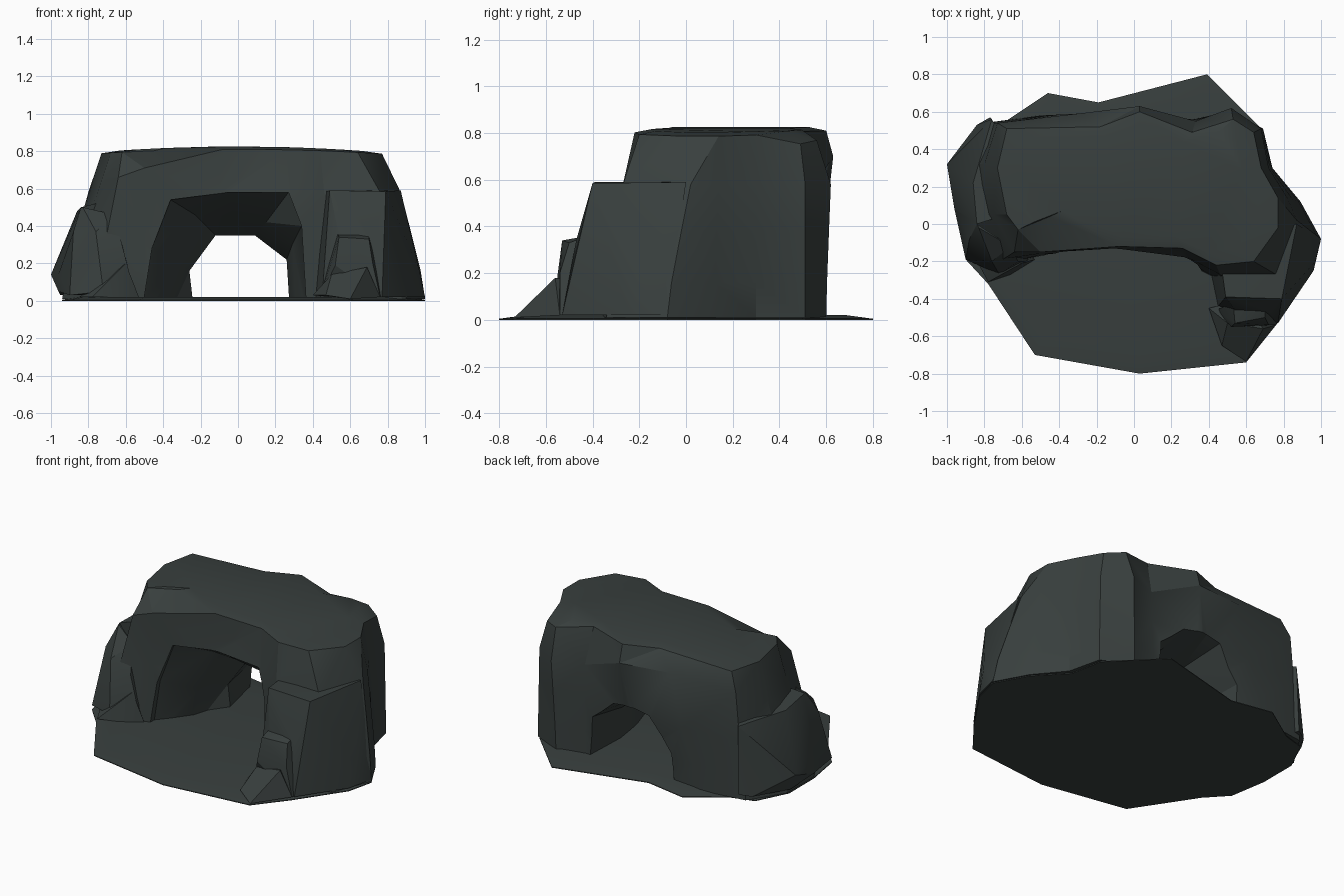
import bpy, bmesh, math
from mathutils import Vector

if "Cube" in bpy.data.objects:
    bpy.data.objects.remove(bpy.data.objects["Cube"])

stone = bpy.data.materials.new("dark_slate_stone")
stone.diffuse_color = (0.04, 0.05, 0.048, 1)
stone.use_nodes = True
stone.node_tree.nodes["Principled BSDF"].inputs["Base Color"].default_value = stone.diffuse_color


def finish(name, bm):
    bmesh.ops.triangulate(bm, faces=[f for f in bm.faces if len(f.verts) > 3])
    bmesh.ops.recalc_face_normals(bm, faces=bm.faces)
    me = bpy.data.meshes.new(name)
    bm.to_mesh(me)
    bm.free()
    me.materials.append(stone)
    ob = bpy.data.objects.new(name, me)
    bpy.context.collection.objects.link(ob)
    return ob


def loft(name, rings):
    """Skin a closed solid through matching rings of 3D points."""
    bm = bmesh.new()
    vs = [[bm.verts.new(p) for p in r] for r in rings]
    n = len(rings[0])
    for a, b in zip(vs, vs[1:]):
        for i in range(n):
            j = (i + 1) % n
            bm.faces.new((a[i], a[j], b[j], b[i]))
    bm.faces.new(vs[0][::-1])
    bm.faces.new(vs[-1])
    return finish(name, bm)


def boulder(name, pts):
    """Faceted rock: convex hull of a few corner points."""
    bm = bmesh.new()
    for p in pts:
        bm.verts.new(p)
    bmesh.ops.convex_hull(bm, input=bm.verts)
    loose = [v for v in bm.verts if not v.link_faces]
    bmesh.ops.delete(bm, geom=loose, context='VERTS')
    return finish(name, bm)


def mix(a, b, t):
    return [(p[0] + (q[0] - p[0]) * t, p[1] + (q[1] - p[1]) * t) for p, q in zip(a, b)]


# main rock mass: contours at foot, shoulder and crown
foot = [(-.78, -.24), (-.5, -.17), (-.1, -.2), (.36, -.25), (.62, -.38), (.9, -.34),
        (1, -.08), (.89, .12), (.74, .3), (.69, .51), (.5, .6), (.32, .56),
        (-.1, .54), (-.5, .58), (-.8, .54), (-.94, .32), (-.94, .05)]
shoulder = [(-.64, -.15), (-.5, -.15), (-.1, -.13), (.29, -.18), (.46, -.27), (.76, -.27),
            (.87, .02), (.82, .14), (.72, .3), (.68, .51), (.52, .62), (.33, .55),
            (.03, .63), (-.3, .59), (-.73, .54), (-.8, .32), (-.75, .05)]
crown = [(-.62, -.03), (-.45, .04), (-.08, -.12), (.26, -.13), (.44, -.22), (.64, -.2),
         (.77, -.02), (.77, .14), (.68, .3), (.64, .49), (.53, .56), (.31, .49),
         (.03, .6), (-.18, .52), (-.68, .51), (-.73, .3), (-.68, .05)]
# some shoulder corners sit higher than the rest, some crown corners lower
raised = {0: .66, 1: .71, 12: .7, 13: .71, 14: .68}
dropped = {9: .04, 10: .03}
rings = [[(x, y, .01) for x, y in foot],
         [(x, y, .16) for x, y in mix(foot, shoulder, .18)],
         [(x, y, .38) for x, y in mix(foot, shoulder, .6)],
         [(x, y, raised.get(i, .58)) for i, (x, y) in enumerate(shoulder)],
         [(x, y, .81 - .04 * x * x - dropped.get(i, 0)) for i, (x, y) in enumerate(crown)],
         [(x * .86, .2 + (y - .2) * .82, .825 - .04 * x * x) for x, y in crown]]
body = loft("cave_rock", rings)

# tunnel cutter: wide front mouth, narrow throat, slightly flared back
mouth = [(-.52, -.1), (-.46, .28), (-.36, .54), (-.05, .58), (.27, .58), (.34, .4), (.37, -.1)]
middle = [(-.38, -.1), (-.31, .2), (-.23, .46), (-.02, .45), (.15, .42), (.29, .3), (.31, -.1)]
throat = [(-.23, -.1), (-.26, .16), (-.12, .35), (-.02, .35), (.09, .35), (.26, .22), (.28, -.1)]
back = [(-.34, -.1), (-.32, .2), (-.17, .42), (-.02, .45), (.12, .43), (.27, .3), (.3, -.1)]
cutter = loft("tunnel_cutter", [[(x, y, z) for x, z in prof] for y, prof in
              [(-.7, mouth), (-.13, mouth), (.06, middle), (.27, throat), (.75, back)]])
cutter.hide_render = True
mod = body.modifiers.new("tunnel", 'BOOLEAN')
mod.operation = 'DIFFERENCE'
mod.solver = 'EXACT'
mod.object = cutter
bpy.context.view_layer.update()
dg = bpy.context.evaluated_depsgraph_get()
cut = bpy.data.meshes.new_from_object(body.evaluated_get(dg))
body.modifiers.clear()
body.data = cut
bpy.data.objects.remove(cutter)

# thin ground slab
slab = [(-.9, -.19), (-.78, -.32), (-.53, -.7), (.03, -.8), (.6, -.74), (.76, -.54),
        (.96, -.25), (1, -.08), (.89, .12), (.72, .3), (.68, .51), (.39, .8),
        (-.19, .65), (-.46, .7), (-.7, .54), (-.84, .5), (-.94, .3), (-.94, .05)]
loft("ground_slab", [[(x, y, 0) for x, y in slab],
                     [(x, y, .005) for x, y in slab],
                     [(x * .92, y * .86, .02) for x, y in slab]])

# stepped buttress on the front right
boulder("right_buttress", [
    (.49, -.39, .59), (.79, -.4, .585), (.87, 0, .59), (.45, -.1, .58),
    (.4, -.2, .02), (.45, -.44, .02), (.77, -.53, .02), (.96, -.25, .02),
    (1, -.08, .02), (.97, -.2, .16), (.54, -.46, .35), (.73, -.47, .34)])
boulder("right_step", [
    (.54, -.53, .34), (.7, -.5, .33), (.7, -.42, .36), (.53, -.42, .36),
    (.44, -.46, .02), (.52, -.55, .19), (.72, -.54, .2), (.76, -.54, .02), (.8, -.4, .02)])
boulder("right_toe", [
    (.4, -.45, .03), (.47, -.65, .03), (.6, -.735, .01), (.76, -.54, .02),
    (.5, -.53, .14), (.69, -.56, .18), (.6, -.65, .065), (.6, -.4, .15)])

# lumps on the left flank
boulder("left_flank", [
    (-1, .32, .14), (-.95, .3, .03), (-.84, .53, .04), (-.77, .57, .05), (-.76, .56, .48),
    (-.96, .08, .05), (-.96, .08, .14), (-.84, 0, .5), (-.86, .22, .48), (-.7, .45, .52),
    (-.68, .05, .54), (-.6, .1, .03)])
boulder("left_front_lump", [
    (-.9, -.19, .03), (-.88, -.08, .37), (-.83, -.02, .5), (-.66, -.12, .46),
    (-.72, -.27, .05), (-.76, -.2, .37), (-.62, -.2, .3), (-.55, -.2, .03),
    (-.96, .08, .05), (-.96, .08, .14), (-.84, 0, .5)])
boulder("left_pebble", [
    (-.78, -.31, .02), (-.66, -.27, .02), (-.53, -.19, .02), (-.6, -.21, .2),
    (-.72, -.25, .1), (-.65, -.1, .1), (-.85, -.18, .02)])

# soft shading over shallow creases, hard facets elsewhere
for ob in bpy.context.scene.objects:
    ob.select_set(True)
bpy.context.view_layer.objects.active = body
bpy.ops.object.shade_smooth_by_angle(angle=math.radians(24))
